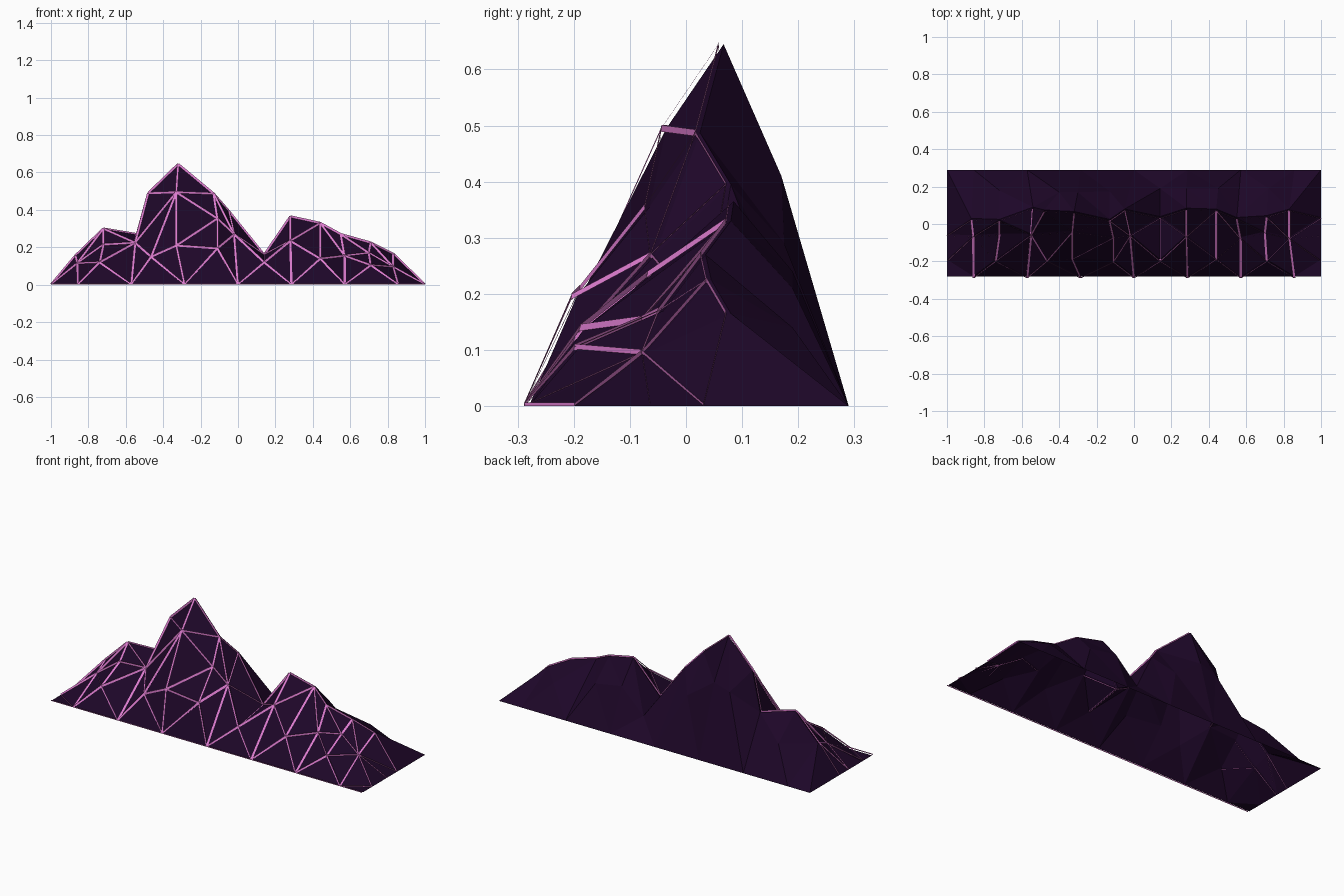
import bpy, bmesh
from mathutils import Vector
from mathutils.geometry import delaunay_2d_cdt

if "Cube" in bpy.data.objects:
    bpy.data.objects.remove(bpy.data.objects["Cube"])


def material(name, rgb):
    m = bpy.data.materials.new(name)
    m.diffuse_color = (*rgb, 1)
    m.use_nodes = True
    m.node_tree.nodes["Principled BSDF"].inputs["Base Color"].default_value = m.diffuse_color
    return m


rock = material("dark purple", (0.0125, 0.002, 0.021))
pink = material("pink", (0.72, 0.2, 0.62))

# Crest line of the range, left to right
ridge = [(-1, .03, 0), (-.87, .03, .155), (-.72, .025, .30), (-.54, .09, .27),
         (-.48, .075, .49), (-.32, .067, .645), (-.13, .025, .487), (-.05, .08, .395),
         (.14, .04, .16), (.28, .085, .365), (.44, .08, .33), (.55, .035, .27),
         (.71, .045, .225), (.83, .08, .165), (1, .04, 0)]
# Facet corners on the two slopes
front_mid = [(-.74, -.19, .12), (-.465, -.19, .15), (-.33, -.18, .21), (-.11, -.195, .195),
             (.14, -.19, .12), (.44, -.18, .14), (.71, -.19, .105),
             (-.86, -.06, .115), (-.72, -.05, .215), (-.55, -.05, .225), (-.33, -.035, .495),
             (-.11, -.065, .355), (-.02, -.055, .27), (.28, -.06, .235),
             (.57, -.07, .155), (.70, -.04, .17), (.83, -.07, .095)]
back_mid = [(-.72, .18, .17), (-.40, .17, .38), (-.30, .17, .41), (-.13, .175, .29),
            (.14, .19, .105), (.28, .19, .24), (.45, .19, .21), (.72, .19, .14)]
foot_x = [-1] + [-6 / 7 + i * 2 / 7 for i in range(7)] + [1]


def slope(base_y, side_ys, mid):
    """Triangulate the area between the crest and a straight foot line."""
    foot = [(x, base_y, 0) for x in foot_x]
    left = [(-1, y, 0) for y in side_ys]
    right = [(1, y, 0) for y in reversed(side_ys)]
    loop = foot + right + ridge[::-1] + left
    if base_y > 0:
        loop.reverse()
    pts = loop + mid
    flat = [Vector((p[0], p[1] * .85)) for p in pts]
    out = delaunay_2d_cdt(flat, [], [list(range(len(loop)))], 1, 1e-5)
    return [Vector(pts[o[0]]) for o in out[3]], [list(f) for f in out[2]]


def add_slope(bm, data):
    vs = [bm.verts.new(p) for p in data[0]]
    for f in data[1]:
        face = bm.faces.new([vs[i] for i in f])
        face.normal_update()
        if face.normal.z < 0:
            face.normal_flip()


def finish(bm, name, mat):
    me = bpy.data.meshes.new(name)
    bm.to_mesh(me)
    bm.free()
    me.materials.append(mat)
    ob = bpy.data.objects.new(name, me)
    bpy.context.collection.objects.link(ob)
    return ob


front = slope(-.28, [-.055, -.19], front_mid)
back = slope(.29, [], back_mid)

# Mountain shell, open underneath
bm = bmesh.new()
add_slope(bm, front)
add_slope(bm, back)
bmesh.ops.remove_doubles(bm, verts=bm.verts, dist=1e-4)
finish(bm, "mountain_range", rock)

# Flat pink ribbons facing forward along every facet edge of the front slope
bm = bmesh.new()
verts, faces = front
edges = {tuple(sorted((f[i], f[i - 1]))) for f in faces for i in range(3)}
shift, half = Vector((0, -.009, 0)), .006
for i, j in sorted(edges):
    a, b = verts[i] + shift, verts[j] + shift
    d = b - a
    side = Vector((-d.z, 0, d.x))
    if side.length < 1e-4:
        continue
    side = side.normalized() * half
    quad = [a - side, b - side, b + side, a + side]
    face = bm.faces.new([bm.verts.new((p.x, p.y, max(p.z, 0))) for p in quad])
    face.normal_update()
    if face.normal.y > 0:
        face.normal_flip()
finish(bm, "edge_lines", pink)
